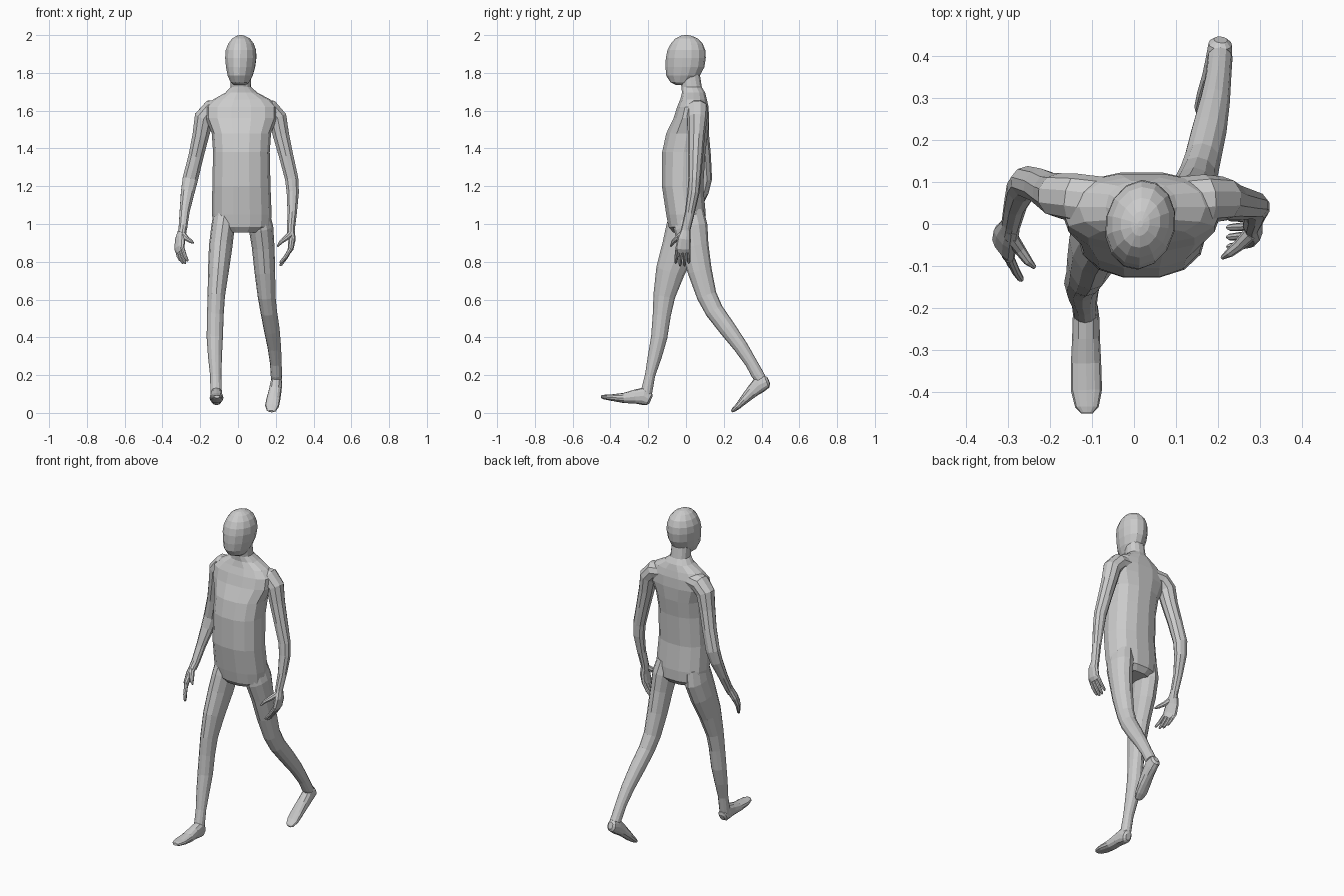
import bpy, bmesh, math
from mathutils import Vector, Matrix

grey = bpy.data.materials.new("plain grey")
grey.diffuse_color = (0.6, 0.6, 0.6, 1)


def loft(name, secs, ref=(1, 0, 0), n=12, p=2.0, flat=False):
    """Skin a tube through (x, y, z, radius along ref, other radius) stations."""
    bm = bmesh.new()
    pts = [Vector(s[:3]) for s in secs]
    rings = []
    for i, (c, s) in enumerate(zip(pts, secs)):
        t0 = (c - pts[i - 1]).normalized() if i else Vector()
        t1 = (pts[i + 1] - c).normalized() if i < len(pts) - 1 else Vector()
        t = Vector((0, 0, 1)) if flat else (t0 + t1).normalized()
        u = Vector(ref)
        u = (u - t * u.dot(t)).normalized()
        v = t.cross(u)
        ring = []
        for k in range(n):
            a = 2 * math.pi * k / n
            x, y = (math.copysign(abs(w) ** (2 / p), w) for w in (math.cos(a), math.sin(a)))
            ring.append(bm.verts.new(c + u * x * s[3] + v * y * s[4]))
        rings.append(ring)
    for r, q in zip(rings, rings[1:]):
        for k in range(n):
            bm.faces.new((r[k], r[(k + 1) % n], q[(k + 1) % n], q[k]))
    bm.faces.new(rings[0][::-1])
    bm.faces.new(rings[-1])
    bmesh.ops.recalc_face_normals(bm, faces=bm.faces)
    me = bpy.data.meshes.new(name)
    bm.to_mesh(me)
    bm.free()
    me.materials.append(grey)
    ob = bpy.data.objects.new(name, me)
    bpy.context.collection.objects.link(ob)
    return ob


# Torso with neck, horizontal sections
loft("torso", [
    (.02, .005, .955, .10, .075), (.022, .005, .985, .15, .10), (.02, 0, 1.05, .158, .107),
    (.018, -.018, 1.2, .154, .112), (.018, -.012, 1.38, .15, .117), (.018, .006, 1.48, .157, .113),
    (.018, .028, 1.56, .19, .096), (.018, .036, 1.62, .19, .085), (.02, .04, 1.66, .15, .072),
    (.018, .04, 1.695, .085, .063), (.015, .03, 1.725, .055, .055), (.015, .02, 1.79, .053, .055)],
    n=14, p=2.3, flat=True)

# Head, turned a little to its right
head = loft("head", [
    (0, -.02, 1.735, .03, .03), (0, -.025, 1.75, .05, .058), (0, -.016, 1.785, .066, .09),
    (0, -.006, 1.83, .077, .104), (0, -.001, 1.88, .083, .107), (0, .002, 1.92, .081, .101),
    (0, .004, 1.955, .068, .085), (0, .003, 1.982, .047, .06), (0, .001, 1.996, .022, .03),
    (0, 0, 2.0, .006, .008)], n=14, flat=True)
head.data.transform(Matrix.Translation((.015, 0, 0)) @ Matrix.Rotation(math.radians(-12), 4, 'Z'))

# Forward leg and its foot
loft("forward_leg", [
    (-.07, .005, 1.06, .06, .085), (-.08, -.005, .98, .062, .10), (-.092, -.035, .88, .062, .092),
    (-.104, -.083, .75, .055, .077), (-.115, -.115, .62, .046, .058), (-.12, -.128, .52, .044, .048),
    (-.123, -.142, .40, .043, .043), (-.122, -.165, .30, .037, .037), (-.118, -.19, .20, .03, .027),
    (-.116, -.207, .12, .03, .03), (-.115, -.215, .08, .03, .03)])
loft("forward_foot", [
    (-.114, -.186, .068, .016, .02), (-.114, -.195, .072, .028, .035), (-.114, -.225, .09, .032, .048),
    (-.114, -.27, .086, .033, .037), (-.114, -.33, .079, .036, .027), (-.113, -.395, .081, .037, .017),
    (-.112, -.435, .084, .028, .012), (-.112, -.45, .086, .014, .007)], p=2.3)

# Trailing leg and its foot
loft("trailing_leg", [
    (.105, .01, 1.06, .06, .085), (.122, .025, .98, .065, .09), (.133, .045, .88, .06, .075),
    (.142, .073, .75, .055, .064), (.151, .11, .62, .047, .053), (.162, .15, .54, .044, .049),
    (.178, .22, .445, .042, .045), (.192, .29, .35, .036, .038), (.20, .345, .265, .031, .032),
    (.203, .378, .205, .03, .033), (.204, .395, .18, .03, .03)])
loft("trailing_foot", [
    (.206, .438, .17, .016, .02), (.205, .428, .166, .028, .034), (.202, .39, .15, .032, .044),
    (.196, .352, .115, .034, .034), (.187, .31, .072, .037, .024), (.18, .275, .035, .037, .016),
    (.177, .25, .014, .026, .011), (.176, .242, .008, .013, .006)], p=2.3)

# Arms, widths measured front to back first
loft("swinging_forward_arm", [
    (-.06, .05, 1.615, .06, .05), (-.14, .062, 1.605, .058, .055), (-.18, .068, 1.56, .053, .055),
    (-.197, .075, 1.47, .047, .046), (-.222, .09, 1.36, .042, .042), (-.252, .10, 1.24, .038, .043),
    (-.266, .085, 1.17, .035, .038), (-.282, .045, 1.07, .026, .028), (-.291, .005, .985, .023, .024),
    (-.297, -.015, .95, .025, .022)], ref=(0, 1, 0), n=10)
loft("swinging_back_arm", [
    (.09, .05, 1.615, .06, .05), (.17, .06, 1.605, .058, .055), (.21, .06, 1.56, .053, .052),
    (.228, .055, 1.47, .045, .045), (.255, .05, 1.36, .04, .04), (.284, .045, 1.24, .033, .037),
    (.29, .04, 1.17, .032, .034), (.287, .02, 1.06, .026, .026), (.28, 0, .975, .025, .022),
    (.28, -.005, .945, .027, .02)], ref=(0, 1, 0), n=10)


# Hands: flat palm, four fingers fanned along the palm width, one thumb
def hand(name, palm, mid, tip, thumb, across):
    w = Vector(across).normalized()
    loft(name + "_palm", [(*q, a, b) for q, a, b in zip(palm, (.024, .036, .04, .034), (.021, .02, .016, .011))],
         ref=across, n=10, p=2.3)
    for i in range(4):
        o = w * (i - 1.5) * .02
        curl = Vector((0, 0, .014 if i in (0, 3) else 0))
        a, b, c = Vector(palm[2]) + o, Vector(mid) + o * 1.1 + curl * .4, Vector(tip) + o * 1.15 + curl
        loft(f"{name}_finger_{i + 1}", [(*a, .01, .011), (*b, .01, .01), (*b.lerp(c, .8), .008, .008),
                                        (*c, .004, .004)], ref=across, n=8)
    loft(name + "_thumb", [(*q, r, r) for q, r in zip(thumb, (.018, .014, .011, .005))], ref=(0, 0, 1), n=8)


hand("swinging_forward_hand",
     [(-.294, -.005, .97), (-.305, -.03, .925), (-.31, -.057, .875), (-.306, -.068, .85)],
     (-.298, -.085, .825), (-.285, -.105, .79),
     [(-.297, -.025, .95), (-.272, -.06, .922), (-.252, -.088, .91), (-.236, -.103, .90)], (.5, -.8, 0))
hand("swinging_back_hand",
     [(.28, -.002, .965), (.286, -.01, .92), (.279, -.016, .87), (.27, -.017, .85)],
     (.252, -.018, .82), (.222, -.02, .778),
     [(.277, -.022, .945), (.25, -.05, .922), (.228, -.068, .905), (.21, -.08, .882)], (0, -1, 0))
